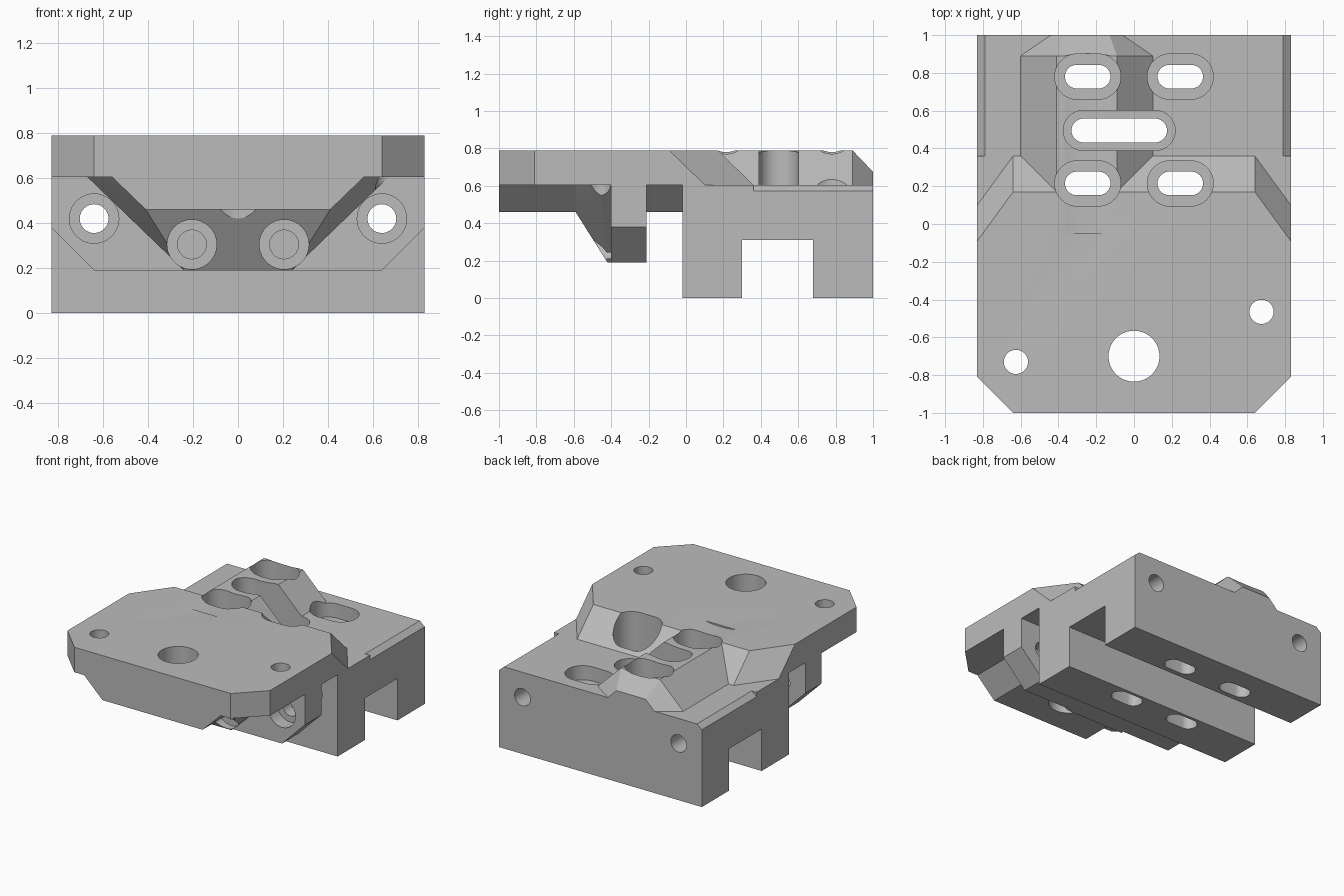
import bpy, bmesh, math

if "Cube" in bpy.data.objects:
    bpy.data.objects.remove(bpy.data.objects["Cube"], do_unlink=True)

grey = bpy.data.materials.new("plain grey")
grey.use_nodes = True
COLOUR = (0.5, 0.5, 0.5, 1)
grey.diffuse_color = COLOUR
grey.node_tree.nodes["Principled BSDF"].inputs["Base Color"].default_value = COLOUR


def hull(name, points):
    """Convex solid around the points, with flat areas merged."""
    bm = bmesh.new()
    for p in points:
        bm.verts.new(p)
    bmesh.ops.convex_hull(bm, input=bm.verts[:])
    bmesh.ops.dissolve_limit(bm, angle_limit=0.002, verts=bm.verts[:], edges=bm.edges[:])
    loose = [v for v in bm.verts if not v.link_faces]
    bmesh.ops.delete(bm, geom=loose, context='VERTS')
    bmesh.ops.recalc_face_normals(bm, faces=bm.faces[:])
    mesh = bpy.data.meshes.new(name)
    bm.to_mesh(mesh)
    bm.free()
    mesh.materials.append(grey)
    ob = bpy.data.objects.new(name, mesh)
    bpy.context.collection.objects.link(ob)
    return ob


def both(points):
    """Points mirrored left to right."""
    return [(s * x, y, z) for x, y, z in points for s in (-1, 1)]


def box(name, x0, x1, y0, y1, z0, z1):
    return hull(name, [(x, y, z) for x in (x0, x1) for y in (y0, y1) for z in (z0, z1)])


def ring(cx, cy, r, n=40):
    return [(cx + r * math.cos(2 * math.pi * i / n), cy + r * math.sin(2 * math.pi * i / n))
            for i in range(n)]


def drill_z(x, y, r, z0, z1, half=0.0):
    """Upright round or long-hole cutter."""
    outline = ring(x - half, y, r) + ring(x + half, y, r)
    return hull("hole_cutter", [(a, b, z) for a, b in outline for z in (z0, z1)])


def drill_y(x, z, r, y0, y1, n=40):
    return hull("bore_cutter", [(a, y, b) for a, b in ring(x, z, r, n) for y in (y0, y1)])


def combine(body, others, operation):
    """Apply booleans one by one and discard the helper solids."""
    for other in others:
        other.hide_render = True
        mod = body.modifiers.new("bool", 'BOOLEAN')
        mod.operation, mod.solver, mod.object = operation, 'EXACT', other
        bpy.context.view_layer.update()
        graph = bpy.context.evaluated_depsgraph_get()
        mesh = bpy.data.meshes.new_from_object(body.evaluated_get(graph))
        body.modifiers.clear()
        body.data = mesh
        bpy.data.objects.remove(other, do_unlink=True)


LEDGE, TOP, W, C = 0.605, 0.79, 0.83, 0.64

# Rear block
body = box("mounting_block", -W, W, -0.02, 1, 0, LEDGE)

# Top plate with chamfered front corners and a sloping rear edge
plate = hull("plate", both(
    [(W, -0.81, z) for z in (LEDGE, TOP)] + [(C, -1, z) for z in (LEDGE, TOP)] +
    [(W, -0.09, TOP), (C, 0.17, TOP), (W, 0.10, LEDGE), (C, 0.36, LEDGE)]))

# Thick keel under the plate
keel = hull("keel", both([(x, y, z) for y in (-1, 0.05)
                          for x, z in ((0.56, LEDGE), (0.41, 0.46), (0.56, 0.7))]))

# Hanging cross wall with cut lower corners
wall = hull("cross_wall", both([(x, y, z) for y in (-0.40, -0.21)
                                for x, z in ((W, 0.7), (W, 0.38), (C, 0.19))]))

# Tapered gusset in front of the wall
gusset = hull("gusset", both([(0.41, -0.59, 0.46), (0.56, -0.59, LEDGE), (0.24, -0.42, 0.19),
                              (0.24, -0.35, 0.19), (0.67, -0.46, LEDGE), (0.67, -0.35, LEDGE)]))

# Raised ridge on the rear block, hipped at the back
MID = -0.25
ridge = hull("ridge", [(MID + x, y, z) for x, y, z in both(
    [(0.35, 0.1, LEDGE), (0.16, 0.1, TOP), (0.35, 0.89, LEDGE), (0.16, 0.89, TOP),
     (0.19, 1, LEDGE), (0.12, 1, 0.675)])])

combine(body, [plate, keel, wall, gusset, ridge], 'UNION')

# Cross channel underneath, and chamfers along the rear side edges
cuts = [box("channel_cutter", -1, 1, 0.30, 0.68, -0.1, 0.31)]
for s in (-1, 1):
    cuts.append(hull("edge_cutter", [(s * x, y, z) for y in (0.36, 1.1)
                                     for x, z in ((0.79, LEDGE), (W, 0.572), (0.9, 0.572), (0.9, 0.606))]))

# Shallow lengthwise hollow along the ridge top
cuts.append(drill_y(-0.245, TOP + 0.648, 0.66, -0.05, 1.1, 160))

# Round holes through the plate
for x, y, r in ((0, -0.70, 0.135), (-0.625, -0.73, 0.064), (0.675, -0.465, 0.064)):
    cuts.append(drill_z(x, y, r, 0.1, 1))

# Long holes with wide recesses
for x in (-0.245, 0.245):
    for y in (0.215, 0.78):
        cuts.append(drill_z(x, y, 0.0625, -0.1, 1, 0.058))
        cuts.append(drill_z(x, y, 0.12, 0.5, 1, 0.055))
cuts.append(drill_z(-0.078, 0.495, 0.063, 0.1, 1, 0.19))
cuts.append(drill_z(-0.078, 0.495, 0.106, 0.5, 1, 0.19))

# Stepped bores running front to back
for s in (-1, 1):
    cuts.append(drill_y(s * C, 0.42, 0.064, -0.7, 1.1))
    cuts.append(drill_y(s * C, 0.42, 0.11, -0.7, -0.30))
    cuts.append(drill_y(s * 0.205, 0.305, 0.064, -0.7, -0.1))
    cuts.append(drill_y(s * 0.205, 0.305, 0.11, -0.7, -0.37))

combine(body, cuts, 'DIFFERENCE')

bpy.ops.object.select_all(action='DESELECT')
body.select_set(True)
bpy.context.view_layer.objects.active = body
bpy.ops.object.shade_smooth_by_angle(angle=math.radians(25))
